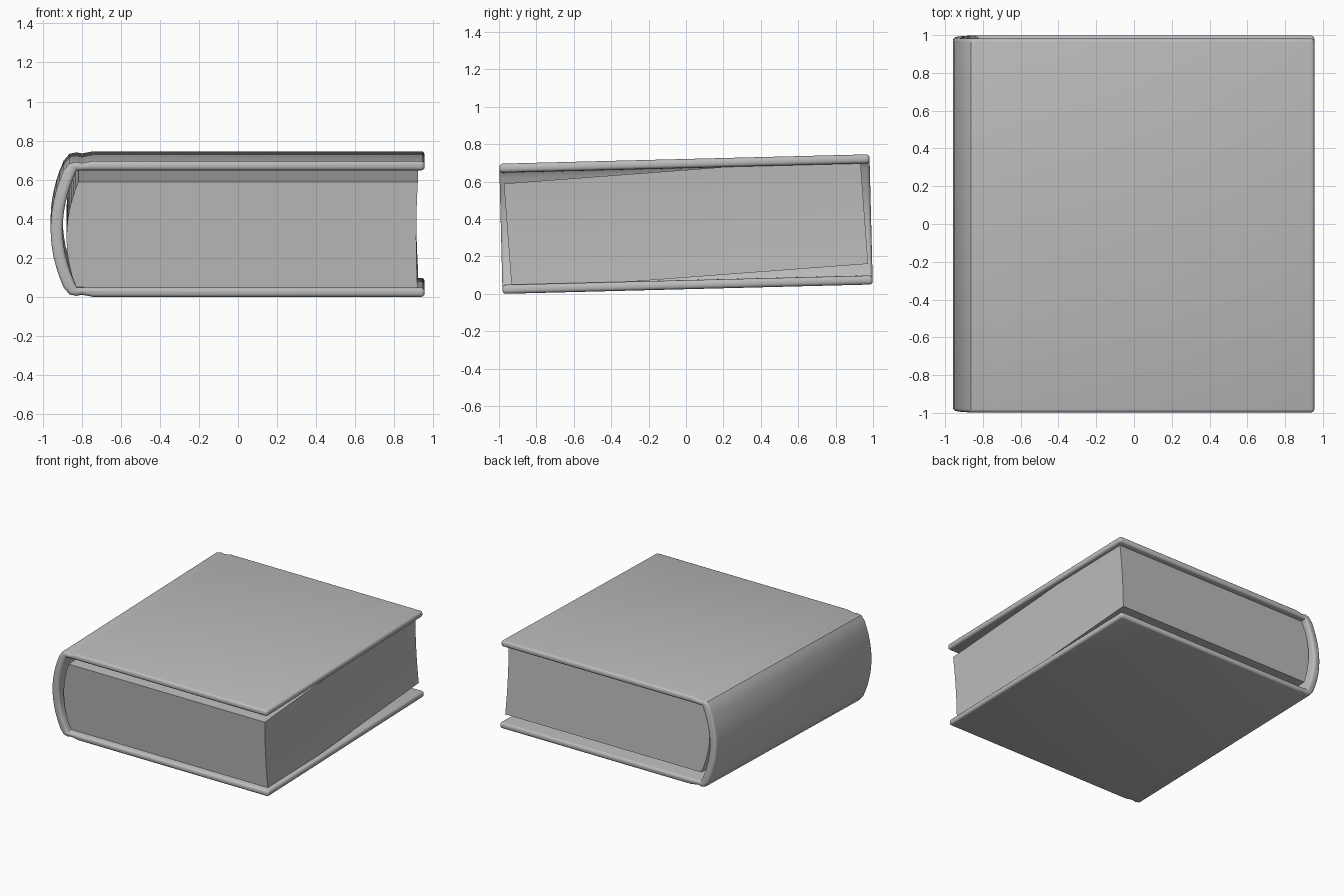
import bpy, bmesh, math
from mathutils import Vector

if "Cube" in bpy.data.objects:
    bpy.data.objects.remove(bpy.data.objects["Cube"], do_unlink=True)

grey = bpy.data.materials.new("plain grey")
grey.use_nodes = True
grey.diffuse_color = (0.5, 0.5, 0.5, 1)
grey.node_tree.nodes["Principled BSDF"].inputs["Base Color"].default_value = (0.5, 0.5, 0.5, 1)


def extrude_profile(name, profile, half_length, tilt, height, bevel=0.0):
    """Extrude an x-z outline along y, optionally rounding its end and fore edges."""
    bm = bmesh.new()
    face = bm.faces.new([bm.verts.new((x, -half_length, z)) for x, z in profile])
    moved = bmesh.ops.extrude_face_region(bm, geom=[face])["geom"]
    bmesh.ops.translate(bm, vec=(0, 2 * half_length, 0),
                        verts=[v for v in moved if isinstance(v, bmesh.types.BMVert)])
    bmesh.ops.recalc_face_normals(bm, faces=bm.faces[:])
    if bevel:
        fore = max(x for x, z in profile) - 0.001
        edges = [e for e in bm.edges
                 if abs(e.verts[0].co.y - e.verts[1].co.y) < 0.001
                 or min(v.co.x for v in e.verts) > fore]
        bmesh.ops.bevel(bm, geom=edges, offset=bevel, segments=3, profile=0.5,
                        affect='EDGES', clamp_overlap=False)
    mesh = bpy.data.meshes.new(name)
    bm.to_mesh(mesh)
    bm.free()
    mesh.materials.append(grey)
    obj = bpy.data.objects.new(name, mesh)
    bpy.context.collection.objects.link(obj)
    obj.location.z = height
    obj.rotation_euler.x = math.radians(tilt)
    bpy.ops.object.select_all(action='DESELECT')
    obj.select_set(True)
    bpy.context.view_layer.objects.active = obj
    bpy.ops.object.shade_smooth_by_angle(angle=math.radians(35))
    return obj


# Cover: centre line of board, hinge groove and curved spine, as (x, z, half thickness)
board = 0.324
half = [(0.955, board, 0.024), (-0.74, board, 0.024), (-0.77, 0.321, 0.021),
        (-0.80, 0.318, 0.019), (-0.825, 0.321, 0.022), (-0.845, 0.315, 0.027)]
for i in range(6):
    z = 0.285 * (1 - i / 6)
    half.append((-0.928 + 0.07 * (z / 0.3) ** 2, z, 0.031))
line = half + [(-0.928, 0, 0.031)] + [(x, -z, t) for x, z, t in reversed(half)]

outer, inner = [], []
for i, (x, z, t) in enumerate(line):
    a = line[max(i - 1, 0)]
    b = line[min(i + 1, len(line) - 1)]
    along = Vector((b[0] - a[0], b[1] - a[1])).normalized()
    side = Vector((along.y, -along.x)) * t
    outer.append((x + side.x, z + side.y))
    inner.append((x - side.x, z - side.y))
extrude_profile("cover", outer + inner[::-1], 0.99, 1.45, 0.373, bevel=0.018)

# Page block: rounded back and slightly hollow fore edge
top = 0.287
steps = [top * (i / 8 - 1) for i in range(17)]
back = [(-0.877 + 0.06 * (z / top) ** 2, z) for z in steps]
fore_edge = [(0.912 + 0.008 * (z / top) ** 2, z) for z in reversed(steps)]
extrude_profile("pages", back + fore_edge, 0.955, 4.3, 0.375)
